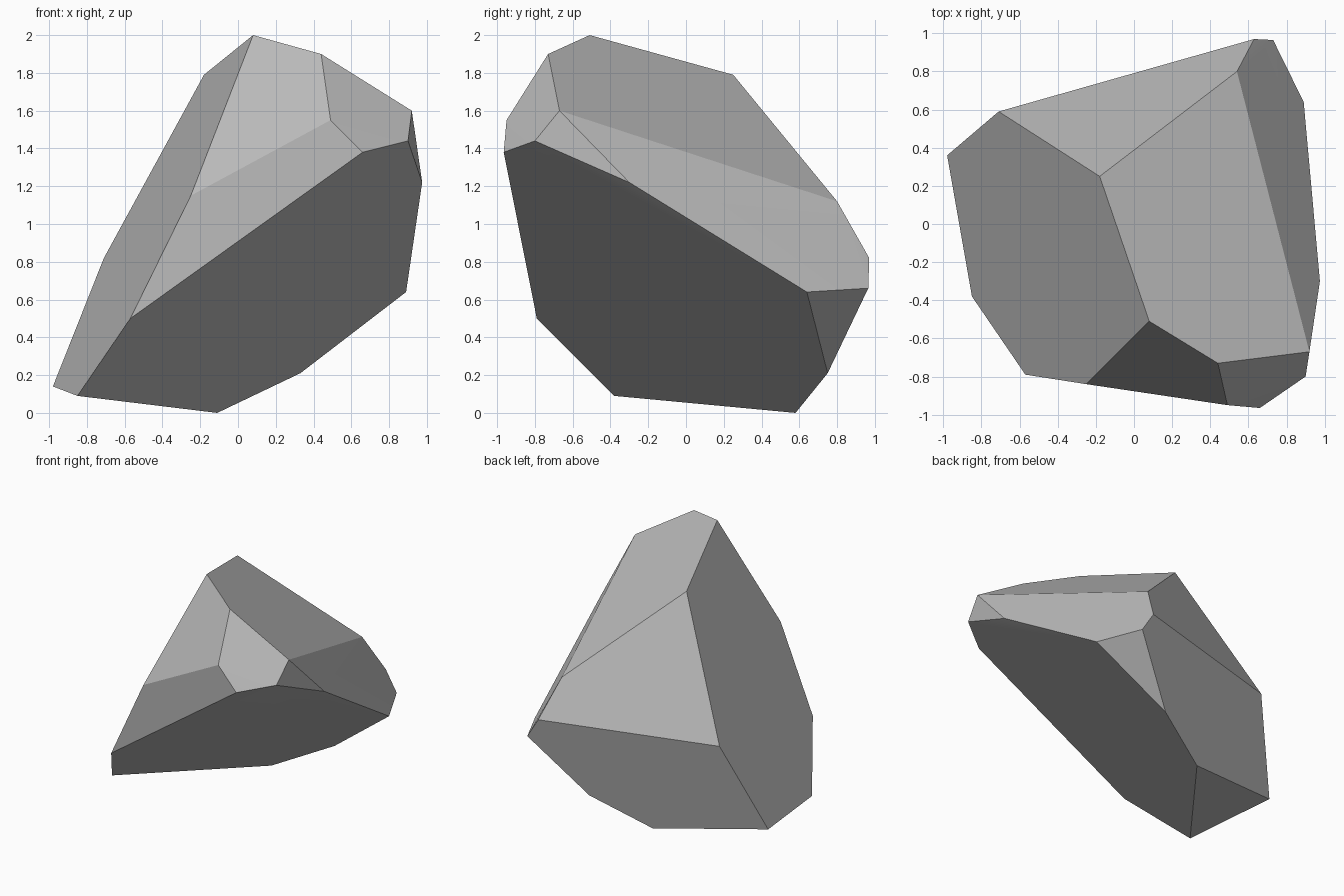
import bpy
import bmesh
from math import radians

# Remove the default object
cube = bpy.data.objects.get("Cube")
if cube:
    bpy.data.objects.remove(cube, do_unlink=True)

# Plain stone grey
stone = bpy.data.materials.new("stone_grey")
stone.use_nodes = True
grey = (0.5, 0.5, 0.5, 1)
stone.diffuse_color = grey
stone.node_tree.nodes["Principled BSDF"].inputs["Base Color"].default_value = grey

# Corners of the chipped boulder, grouped by region
crown = [(0.08, -0.51, 2.0), (0.44, -0.73, 1.9), (0.92, -0.67, 1.6), (-0.18, 0.25, 1.79)]
front_chip = [(0.49, -0.95, 1.55), (0.66, -0.965, 1.38), (0.9, -0.8, 1.44),
              (-0.25, -0.84, 1.15), (0.17, -0.89, 1.01), (-0.57, -0.79, 0.5)]
back = [(0.54, 0.8, 1.12), (0.63, 0.97, 0.82), (0.73, 0.965, 0.66), (-0.71, 0.59, 0.82)]
underside = [(0.975, -0.3, 1.22), (0.89, 0.64, 0.64), (0.33, 0.75, 0.21),
             (-0.11, 0.58, 0), (-0.85, -0.38, 0.09), (-0.98, 0.36, 0.14)]

# Wrap the corners in a convex skin and merge nearly flat facets
bm = bmesh.new()
for corner in crown + front_chip + back + underside:
    bm.verts.new(corner)
bmesh.ops.convex_hull(bm, input=bm.verts[:])
bmesh.ops.dissolve_limit(bm, angle_limit=radians(3), verts=bm.verts[:], edges=bm.edges[:])
bmesh.ops.recalc_face_normals(bm, faces=bm.faces[:])

mesh = bpy.data.meshes.new("boulder")
bm.to_mesh(mesh)
bm.free()
mesh.materials.append(stone)
boulder = bpy.data.objects.new("boulder", mesh)
bpy.context.collection.objects.link(boulder)

# Soften shallow edges, keep the chipped ones crisp
bpy.ops.object.select_all(action="DESELECT")
boulder.select_set(True)
bpy.context.view_layer.objects.active = boulder
bpy.ops.object.shade_smooth_by_angle(angle=radians(28))
